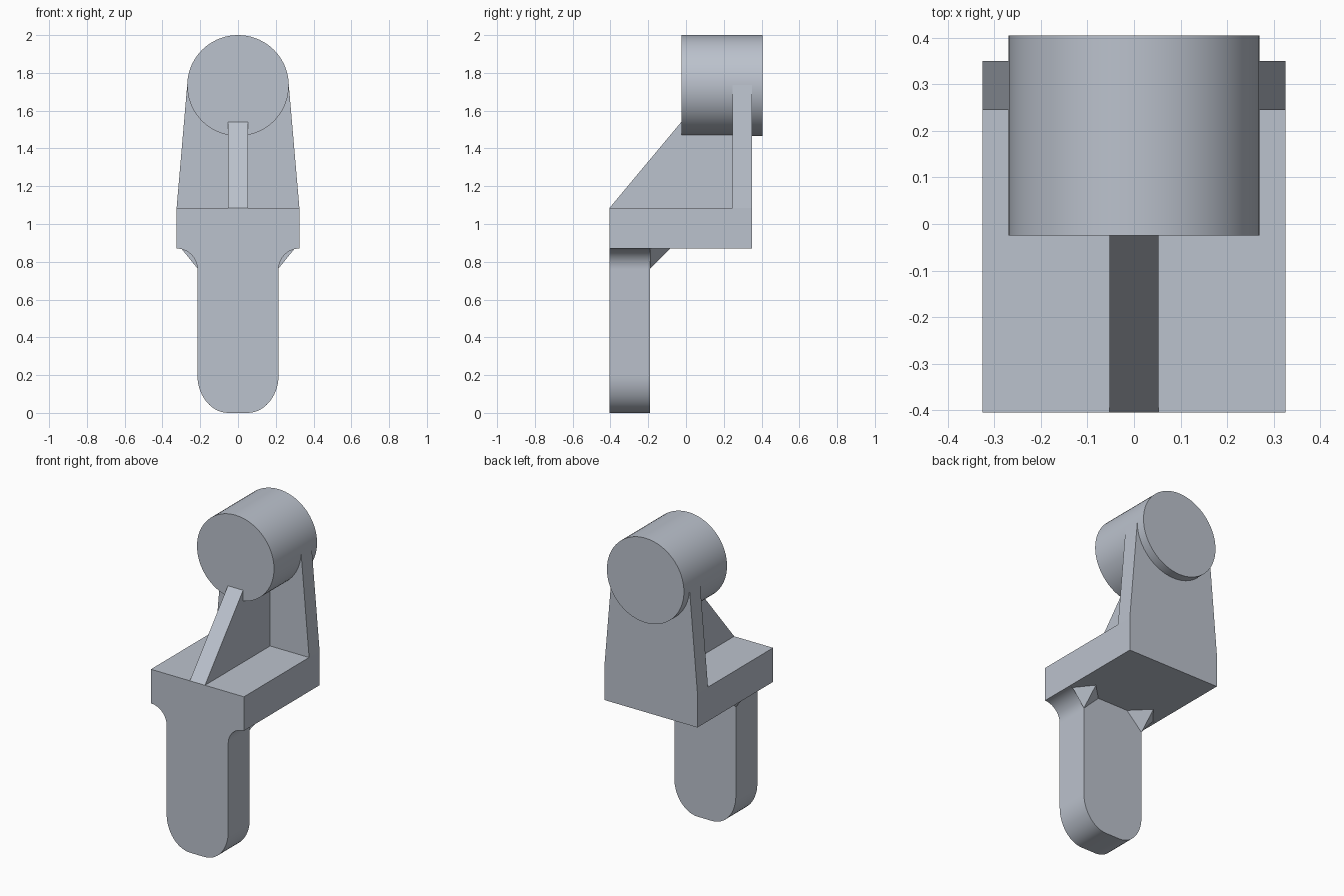
import bpy, bmesh, math

if "Cube" in bpy.data.objects:
    bpy.data.objects.remove(bpy.data.objects["Cube"])

grey = bpy.data.materials.new("blue grey")
grey.diffuse_color = (0.50, 0.54, 0.61, 1)
grey.use_nodes = True
grey.node_tree.nodes["Principled BSDF"].inputs["Base Color"].default_value = grey.diffuse_color


def finish(name, bm, smooth=False):
    bmesh.ops.recalc_face_normals(bm, faces=bm.faces)
    me = bpy.data.meshes.new(name)
    bm.to_mesh(me)
    bm.free()
    me.materials.append(grey)
    ob = bpy.data.objects.new(name, me)
    bpy.context.collection.objects.link(ob)
    if smooth:
        bpy.ops.object.select_all(action='DESELECT')
        ob.select_set(True)
        bpy.context.view_layer.objects.active = ob
        bpy.ops.object.shade_smooth_by_angle(angle=math.radians(30))
    return ob


def loft(name, start, end, smooth=False):
    """Close two matching outlines into a solid."""
    bm = bmesh.new()
    a = [bm.verts.new(p) for p in start]
    b = [bm.verts.new(p) for p in end]
    bm.faces.new(a)
    bm.faces.new(b)
    for i in range(len(a)):
        j = (i + 1) % len(a)
        bm.faces.new((a[i], a[j], b[j], b[i]))
    return finish(name, bm, smooth)


def extrude_y(name, outline, y0, y1, smooth=False):
    return loft(name, [(x, y0, z) for x, z in outline],
                [(x, y1, z) for x, z in outline], smooth)


def mirrored(right):
    return right + [(-x, z) for x, z in reversed(right)]


def arc(cx, cz, rx, rz, a0, a1, n=14):
    angles = [math.radians(a0 + (a1 - a0) * i / n) for i in range(n + 1)]
    return [(cx + rx * math.cos(a), cz + rz * math.sin(a)) for a in angles]


# Shelf and tapered back plate
extrude_y("shelf", mirrored([(0.325, 0.87), (0.325, 1.085)]), -0.405, 0.35)
extrude_y("back_plate", mirrored([(0.325, 1.085), (0.267, 1.758)]), 0.245, 0.35)

# Horizontal round boss
round_outline = arc(0, 1.733, 0.269, 0.267, 0, 360, 72)[:-1]
extrude_y("round_boss", round_outline, -0.025, 0.405, True)

# Sloped stiffening rib
side = [(-0.405, 1.085), (-0.025, 1.54), (0.245, 1.54), (0.245, 1.085)]
loft("rib", [(-0.053, y, z) for y, z in side], [(0.053, y, z) for y, z in side])

# Leg with rounded foot and flared top
foot = arc(0.05, 0.2, 0.165, 0.2, -90, 0)
flare = arc(0.325, 0.76, 0.11, 0.11, 180, 90)
extrude_y("leg", mirrored(foot + flare), -0.405, -0.19, True)

# Small corner gussets behind the leg
for s, label in ((1, "right"), (-1, "left")):
    bm = bmesh.new()
    apex = bm.verts.new((s * 0.215, -0.19, 0.765))
    base = [bm.verts.new((s * x, y, 0.87)) for x, y in
            ((0.107, -0.19), (0.215, -0.083), (0.30, -0.19))]
    bm.faces.new(base)
    for i in range(3):
        bm.faces.new((base[i], base[(i + 1) % 3], apex))
    finish(label + "_gusset", bm)
